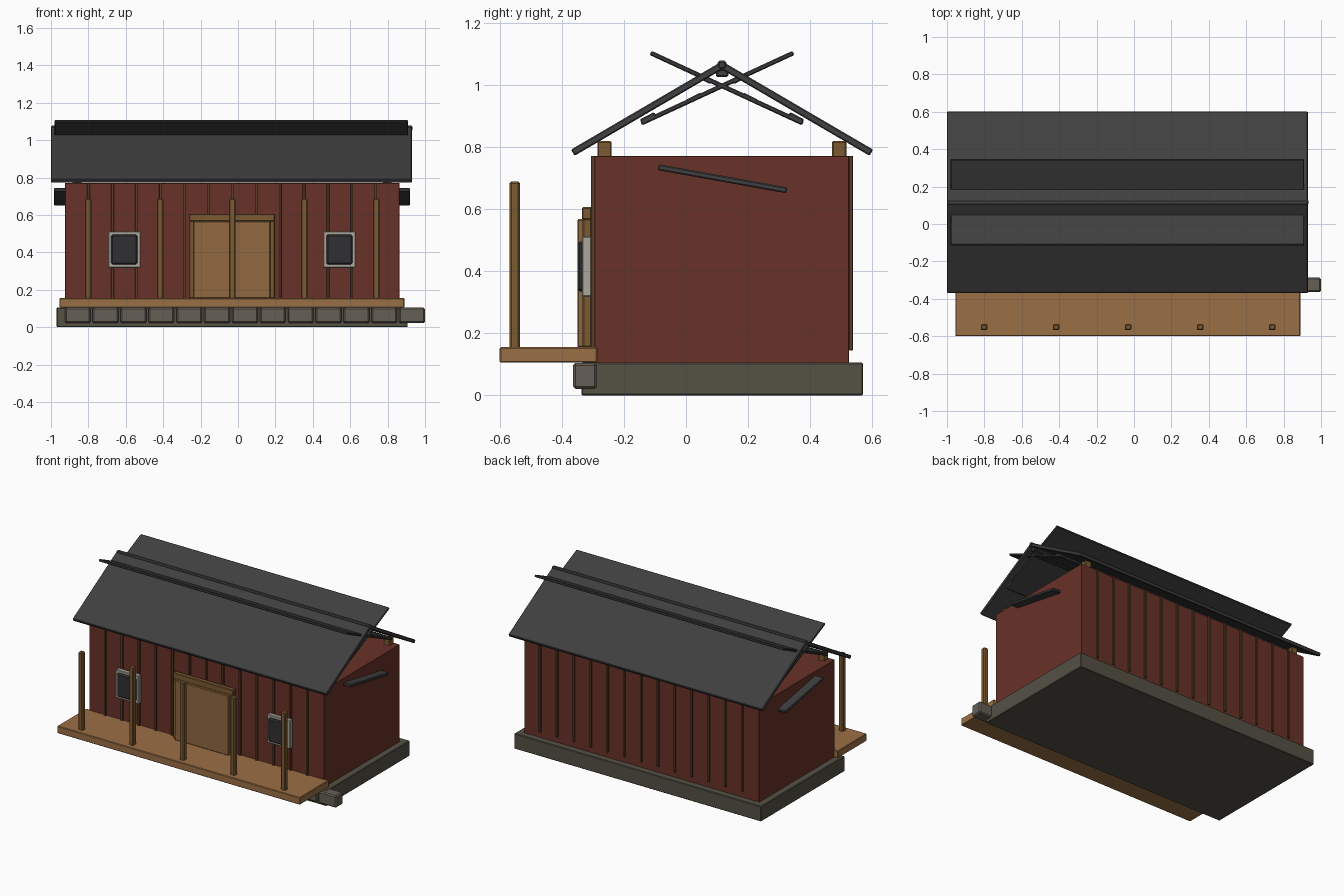
import bpy, math

CX, CY = -0.031, 0.116   # middle of the walls and the ridge line


def mat(name, r, g, b):
    m = bpy.data.materials.new(name)
    m.diffuse_color = (r, g, b, 1)
    return m


RED = mat("red_boards", 0.14, 0.032, 0.021)
TRIM = mat("batten_brown", 0.10, 0.045, 0.02)
DECK = mat("deck_wood", 0.33, 0.16, 0.06)
DOOR = mat("door_wood", 0.28, 0.14, 0.05)
POST = mat("post_wood", 0.20, 0.105, 0.033)
ROOF = mat("roof_metal", 0.05, 0.05, 0.05)
STONE = mat("stone", 0.13, 0.115, 0.09)
BASE = mat("foundation", 0.09, 0.082, 0.06)
FRAME = mat("window_trim", 0.42, 0.39, 0.33)
GLASS = mat("dark_glass", 0.03, 0.03, 0.033)


def slab(name, center, size, m, tilt=0.0, bevel=0.004):
    """Bevelled box, tilted about the x axis by degrees."""
    bpy.ops.mesh.primitive_cube_add(size=1, location=center)
    o = bpy.context.object
    o.name = name
    o.scale = size
    bpy.ops.object.transform_apply(location=False, rotation=False, scale=True)
    o.rotation_euler.x = math.radians(tilt)
    o.data.materials.append(m)
    if bevel:
        b = o.modifiers.new("bevel", 'BEVEL')
        b.width = bevel
        b.segments = 1
    return o


def box(name, x, y, z, m, bevel=0.004):
    """Box from (min, max) ranges."""
    return slab(name, [(a + b) / 2 for a, b in (x, y, z)],
                [b - a for a, b in (x, y, z)], m, 0, bevel)


# Foundation, walls and porch deck
box("foundation", (-0.97, 0.907), (-0.337, 0.57), (0, 0.105), BASE)
box("walls", (-0.925, 0.863), (-0.295, 0.525), (0.103, 0.771), RED, 0.002)
box("porch_deck", (-0.955, 0.89), (-0.6, -0.285), (0.105, 0.155), DECK)

# Row of foundation stones
for i in range(13):
    x = -0.857 + i * 0.149
    box("foundation_stone", (x - 0.069, x + 0.069), (-0.364, -0.287),
        (0.021, 0.104), STONE, 0.008)

# Porch posts
for i in range(5):
    x = CX + (i - 2) * 0.385
    box("porch_post", (x - 0.017, x + 0.017), (-0.568, -0.534),
        (0.15, 0.688), POST, 0.006)

# Corner posts reaching up to the roof
for sx in (-1, 1):
    for y in (-0.262, 0.493):
        x = CX + sx * 0.83
        box("corner_post", (x - 0.023, x + 0.023), (y - 0.023, y + 0.023),
            (0.11, 0.818), POST)

# Wall battens, front and back
for i in range(13):
    x = CX + (i - 6) * 0.128
    for y in (-0.3, 0.531):
        box("wall_batten", (x - 0.007, x + 0.007), (y - 0.006, y + 0.006),
            (0.145, 0.771), TRIM, 0.001)

# Door with its frame
box("door", (-0.238, 0.173), (-0.35, -0.3), (0.155, 0.567), DOOR)
box("door_lintel", (-0.26, 0.197), (-0.335, -0.303), (0.565, 0.606), POST)
for x in (-0.247, 0.184):
    box("door_jamb", (x - 0.013, x + 0.013), (-0.333, -0.303),
        (0.155, 0.568), POST)

# Windows
for x in (-0.608, 0.542):
    box("window_frame", (x - 0.087, x + 0.087), (-0.335, -0.303),
        (0.317, 0.512), FRAME)
    box("window_pane", (x - 0.07, x + 0.07), (-0.35, -0.31),
        (0.335, 0.495), GLASS, 0.008)

# Roof slopes, crossing inner boards and their purlins, mirrored about the ridge
for s in (-1, 1):
    slab("roof_slope", (-0.035, CY + s * 0.241, 0.921), (1.93, 0.555, 0.023),
         ROOF, -s * 30.3)
    slab("crossing_board", (-0.035, CY - s * 0.015, 0.989),
         (1.89, 0.54, 0.015), ROOF, s * 24.8)
    for y, z in ((-0.238, 0.893), (-0.089, 0.956), (0.057, 1.02)):
        slab("roof_purlin", (-0.035, CY + s * y, z), (1.89, 0.052, 0.016),
             ROOF, s * 27)

# Ridge cap and ridge beam
box("ridge_cap", (-1.0, 0.933), (CY - 0.014, CY + 0.014), (1.05, 1.077), ROOF, 0.006)
box("ridge_beam", (-0.98, 0.91), (CY - 0.02, CY + 0.02), (1.025, 1.05), ROOF)

# Slanted boards on both gable ends
for x in ((-0.985, -0.92), (0.858, 0.92)):
    slab("gable_board", ((x[0] + x[1]) / 2, 0.118, 0.697),
         (x[1] - x[0], 0.42, 0.019), ROOF, -10.2)
